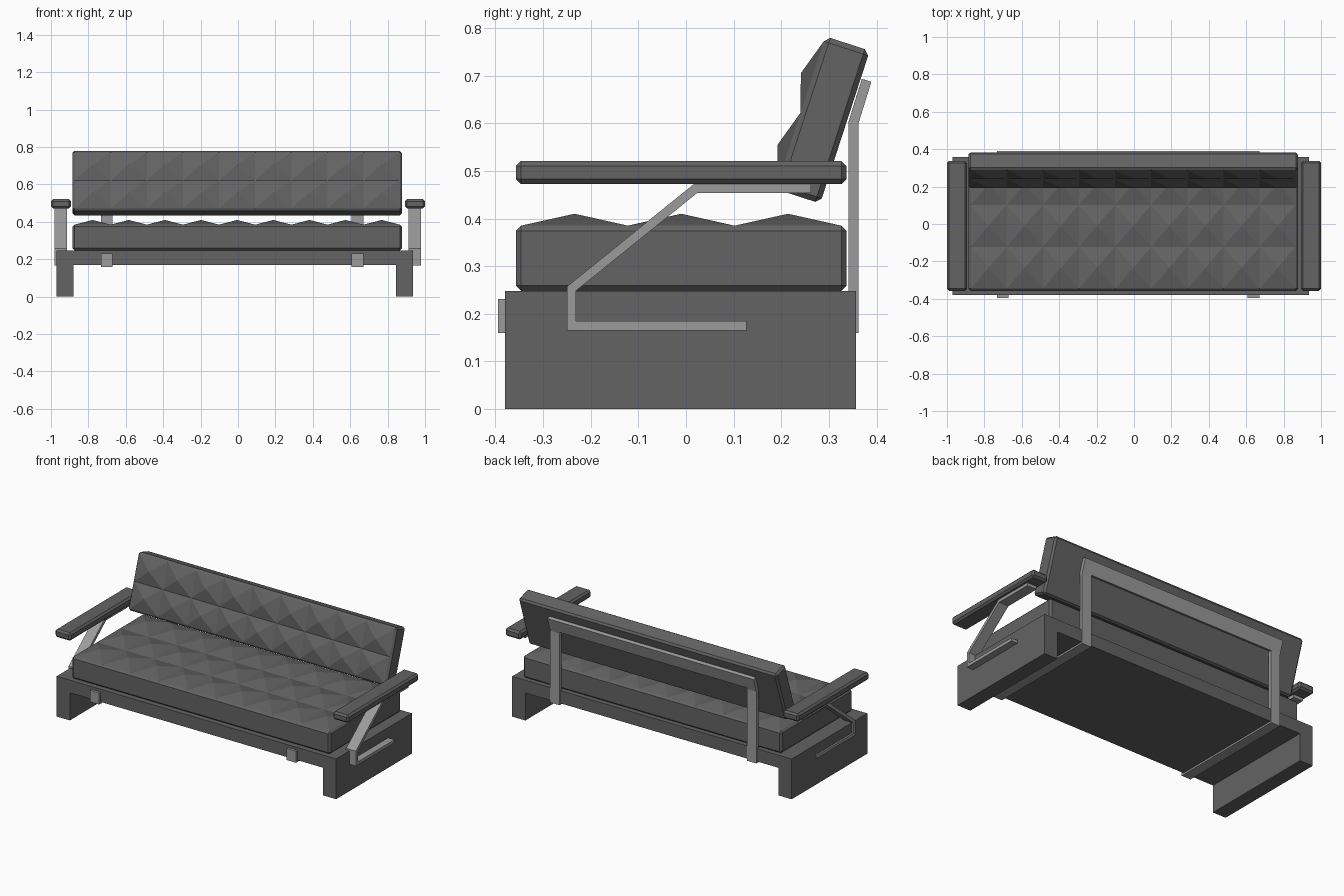
import bpy, bmesh, math
from mathutils import Vector, Matrix

if "Cube" in bpy.data.objects:
    bpy.data.objects.remove(bpy.data.objects["Cube"])


def material(name, v):
    m = bpy.data.materials.new(name)
    m.diffuse_color = (v, v, v, 1)
    m.use_nodes = True
    m.node_tree.nodes["Principled BSDF"].inputs["Base Color"].default_value = m.diffuse_color
    return m


DARK = material("dark grey", 0.125)
METAL = material("light metal grey", 0.33)


def finish(bm, name, mat):
    bmesh.ops.recalc_face_normals(bm, faces=bm.faces)
    me = bpy.data.meshes.new(name)
    bm.to_mesh(me)
    bm.free()
    me.materials.append(mat)
    ob = bpy.data.objects.new(name, me)
    bpy.context.collection.objects.link(ob)
    return ob


def box_bm(lo, hi, bevel=0.0):
    lo, hi = Vector(lo), Vector(hi)
    bm = bmesh.new()
    bmesh.ops.create_cube(bm, size=1)
    for v in bm.verts:
        v.co = Vector([(lo[i] + hi[i]) / 2 + v.co[i] * (hi[i] - lo[i]) for i in range(3)])
    if bevel:
        bmesh.ops.bevel(bm, geom=bm.edges[:], offset=bevel, segments=1, affect='EDGES')
    return bm


def extrude_profile(bm, pts, x0, x1):
    """Closed (y, z) outline extruded along x."""
    f = bm.faces.new([bm.verts.new((x0, y, z)) for y, z in pts])
    r = bmesh.ops.extrude_face_region(bm, geom=[f])
    bmesh.ops.translate(bm, verts=[g for g in r['geom'] if isinstance(g, bmesh.types.BMVert)],
                        vec=(x1 - x0, 0, 0))


def ribbon(path, t):
    """Mitred outline of a flat bar that follows a (y, z) path."""
    p = [Vector(q) for q in path]
    left, right = [], []
    for i, q in enumerate(p):
        dirs = []
        if i > 0:
            dirs.append((q - p[i - 1]).normalized())
        if i < len(p) - 1:
            dirs.append((p[i + 1] - q).normalized())
        d = sum(dirs, Vector((0, 0))).normalized()
        n = Vector((-d.y, d.x))
        k = t / 2 / d.dot(dirs[0])
        left.append(q + n * k)
        right.append(q - n * k)
    return left + right[::-1]


def tufted_cushion(name, lo, hi, cols, rows, peak=0.025, bevel=0.011):
    """Chamfered box whose +z face is a grid of low pyramids."""
    bm = box_bm(lo, hi, bevel)
    top = [f for f in bm.faces if f.normal.z > 0.99]
    bmesh.ops.delete(bm, geom=top, context='FACES_ONLY')
    x0, x1 = lo[0] + bevel, hi[0] - bevel
    y0, y1 = lo[1] + bevel, hi[1] - bevel
    grid = [[bm.verts.new((x0 + (x1 - x0) * i / cols, y0 + (y1 - y0) * j / rows, hi[2]))
             for i in range(cols + 1)] for j in range(rows + 1)]
    cells = [bm.faces.new((grid[j][i], grid[j][i + 1], grid[j + 1][i + 1], grid[j + 1][i]))
             for j in range(rows) for i in range(cols)]
    poked = bmesh.ops.poke(bm, faces=cells)
    for v in poked['verts']:
        v.co.z += peak
    bmesh.ops.remove_doubles(bm, verts=bm.verts[:], dist=1e-4)
    return finish(bm, name, DARK)


# Base: bench top with two full-depth side legs (inverted U)
bm = bmesh.new()
outline = [(-.97, 0), (-.88, 0), (-.88, .17), (.845, .17),
           (.845, 0), (.935, 0), (.935, .248), (-.97, .248)]
f = bm.faces.new([bm.verts.new((x, -.38, z)) for x, z in outline])
r = bmesh.ops.extrude_face_region(bm, geom=[f])
bmesh.ops.translate(bm, verts=[g for g in r['geom'] if isinstance(g, bmesh.types.BMVert)],
                    vec=(0, .737, 0))
finish(bm, "base_frame", DARK)

# Seat cushion
tufted_cushion("seat_cushion", (-.885, -.357, .248), (.876, .337, .385), 9, 3)

# Back cushion: tilted 18 degrees, pyramids facing the front
back = tufted_cushion("back_cushion", (-.885, -.1685, -.049), (.876, .1685, .049), 9, 2)
back.data.transform(Matrix.Translation((0, .287, .607)) @
                    Matrix.Rotation(math.radians(90 - 18), 4, 'X'))

# Armrests and their bent flat-bar supports
arm_path = [(.127, .175), (-.24, .175), (-.24, .253), (.02, .463), (.262, .463)]
for side, ax, bx in (("left", (-1, -.893), (-.98, -.915)),
                     ("right", (.893, 1), (.912, .978))):
    finish(box_bm((ax[0], -.357, .472), (ax[1], .337, .521), .011), side + "_armrest", DARK)
    bm = bmesh.new()
    extrude_profile(bm, ribbon(arm_path, .019), *bx)
    finish(bm, side + "_arm_support", METAL)

# Back support: straps under the base, front clips, posts bent at the top
strap_path = [(-.384, .231), (-.384, .17), (.352, .17), (.352, .603), (.379, .69)]
bm = bmesh.new()
for x0, x1 in ((-.733, -.67), (.608, .672)):
    extrude_profile(bm, ribbon(strap_path, .021), x0, x1)
# top crossbar between the posts
extrude_profile(bm, ribbon([(.355, .613), (.379, .69)], .021), -.67, .608)
finish(bm, "back_support_frame", METAL)
